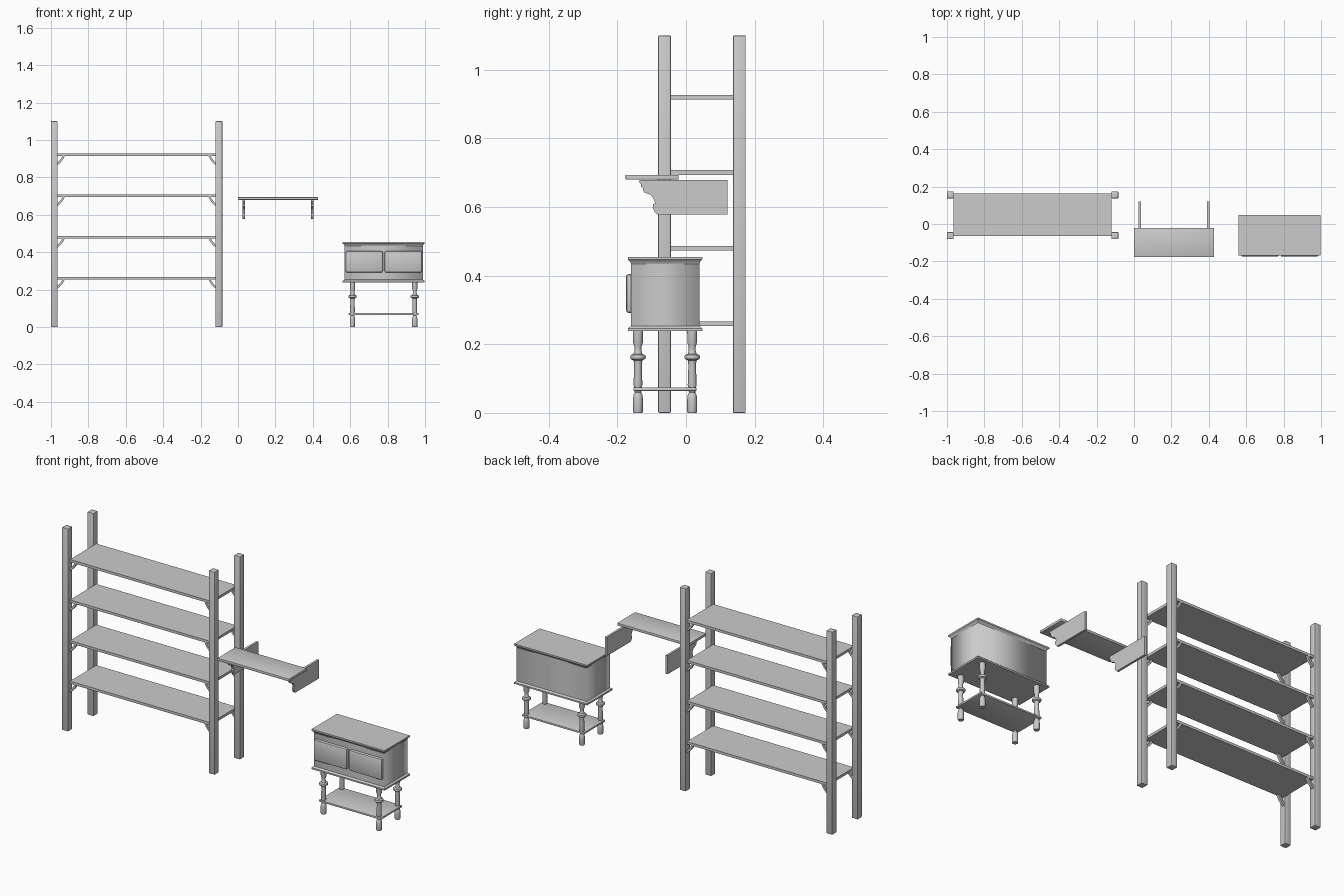
import bpy, bmesh, math

if "Cube" in bpy.data.objects:
    bpy.data.objects.remove(bpy.data.objects["Cube"])


def finish(name, bm, smooth=None):
    bmesh.ops.recalc_face_normals(bm, faces=bm.faces)
    me = bpy.data.meshes.new(name)
    bm.to_mesh(me)
    bm.free()
    ob = bpy.data.objects.new(name, me)
    bpy.context.collection.objects.link(ob)
    if smooth is not None:
        bpy.ops.object.select_all(action='DESELECT')
        ob.select_set(True)
        bpy.context.view_layer.objects.active = ob
        bpy.ops.object.shade_smooth_by_angle(angle=math.radians(smooth))
    return ob


def box(name, x0, x1, y0, y1, z0, z1, bevel=0.0):
    bm = bmesh.new()
    bmesh.ops.create_cube(bm, size=1)
    for v in bm.verts:
        v.co = (x0 + (v.co.x + .5) * (x1 - x0), y0 + (v.co.y + .5) * (y1 - y0),
                z0 + (v.co.z + .5) * (z1 - z0))
    if bevel:
        bmesh.ops.bevel(bm, geom=bm.edges[:], offset=bevel, segments=2, profile=0.5, affect='EDGES')
    return finish(name, bm, 35 if bevel else None)


def prism(name, pts, axis, a, b):
    """Extrude a closed profile from a to b: axis 'x' takes (y, z), 'y' takes (x, z)."""
    bm = bmesh.new()
    put = (lambda p, t: (t, p[0], p[1])) if axis == 'x' else (lambda p, t: (p[0], t, p[1]))
    lo = [bm.verts.new(put(p, a)) for p in pts]
    hi = [bm.verts.new(put(p, b)) for p in pts]
    bm.faces.new(lo)
    bm.faces.new(hi[::-1])
    for i in range(len(pts)):
        j = (i + 1) % len(pts)
        bm.faces.new((lo[i], lo[j], hi[j], hi[i]))
    return finish(name, bm, 35)


def lathe(name, prof, x, y, n=20):
    bm = bmesh.new()
    rings = [[bm.verts.new((x + r * math.cos(2 * math.pi * i / n),
                            y + r * math.sin(2 * math.pi * i / n), z)) for i in range(n)]
             for r, z in prof]
    for p, q in zip(rings, rings[1:]):
        for i in range(n):
            j = (i + 1) % n
            bm.faces.new((p[i], p[j], q[j], q[i]))
    bm.faces.new(rings[0])
    bm.faces.new(rings[-1])
    return finish(name, bm, 40)


def stacked(name, rings, x0, x1, y0, y1, cap_first, cap_last, smooth):
    """Rectangle swept through (inset, offset along z) rings."""
    bm = bmesh.new()
    rs = [[bm.verts.new(c) for c in ((x0 + d, y0 + d, z), (x1 - d, y0 + d, z),
                                     (x1 - d, y1 - d, z), (x0 + d, y1 - d, z))] for d, z in rings]
    for p, q in zip(rs, rs[1:]):
        for i in range(4):
            j = (i + 1) % 4
            bm.faces.new((p[i], p[j], q[j], q[i]))
    if cap_first:
        bm.faces.new(rs[0])
    if cap_last:
        bm.faces.new(rs[-1])
    return finish(name, bm, smooth)


# Rack posts
for x0 in (-1.0, -0.12):
    for y0 in (-0.081, 0.137):
        box("rack_post", x0, x0 + 0.036, y0, y0 + 0.037, 0, 1.10, 0.003)

# Rack boards with curved corner braces
for top in (0.927, 0.708, 0.487, 0.267):
    under = top - 0.014
    box("rack_board", -0.965, -0.119, -0.063, 0.163, under, top)
    for px, s in ((-0.965, 1), (-0.119, -1)):
        outer = [(0, -.048), (.012, -.038), (.024, -.025), (.034, -.010), (.038, 0)]
        inner = [(.026, 0), (.022, -.008), (.013, -.020), (0, -.034)]
        pts = [(px + s * u, under + w) for u, w in outer + inner]
        for yc in (-0.056, 0.156):
            prism("rack_brace", pts, 'y', yc - 0.007, yc + 0.007)

# Wall shelf with scrolled brackets
box("wall_shelf_board", 0.0, 0.429, -0.176, -0.022, 0.680, 0.694, 0.002)
scroll = [(.121, .679), (.121, .578), (-.083, .578), (-.091, .586), (-.097, .598), (-.096, .608),
          (-.090, .611), (-.092, .618), (-.097, .628), (-.104, .636), (-.113, .639),
          (-.122, .643), (-.126, .652), (-.126, .657), (-.131, .659), (-.132, .668), (-.136, .670),
          (-.136, .679)]
for x0 in (0.025, 0.391):
    prism("wall_shelf_bracket", scroll, 'x', x0, x0 + 0.012)

# Cabinet body with flared top and base slabs
CX0, CX1, CY0, CY1 = 0.56, 0.998, -0.169, 0.048
stacked("cabinet_body", [(.009, .250), (.009, .436)], CX0, CX1, CY0, CY1, False, False, 100)
stacked("cabinet_top", [(.009, .434), (.007, .440), (.002, .445), (0, .447), (0, .455)],
        CX0, CX1, CY0, CY1, False, True, 40)
stacked("cabinet_base", [(0, .238), (0, .246), (.003, .249), (.009, .253)],
        CX0, CX1, CY0, CY1, True, False, 40)

# Cabinet doors with soft edges
for x0 in (0.574, 0.784):
    box("cabinet_door", x0, x0 + 0.200, -0.175, -0.150, 0.291, 0.405, 0.009)

# Turned legs and low shelf
leg = [(.013, 0), (.0145, .004), (.0145, .040), (.013, .052), (.009, .060), (.011, .066),
       (.0115, .076), (.013, .082), (.011, .138), (.012, .148), (.013, .153), (.021, .157), (.023, .163),
       (.021, .168), (.013, .172), (.010, .182), (.010, .192), (.014, .204), (.0145, .240)]
for x in (0.612, 0.945):
    for y in (-0.140, 0.018):
        lathe("cabinet_leg", leg, x, y)
box("cabinet_low_shelf", 0.592, 0.965, -0.153, 0.030, 0.064, 0.074, 0.002)
